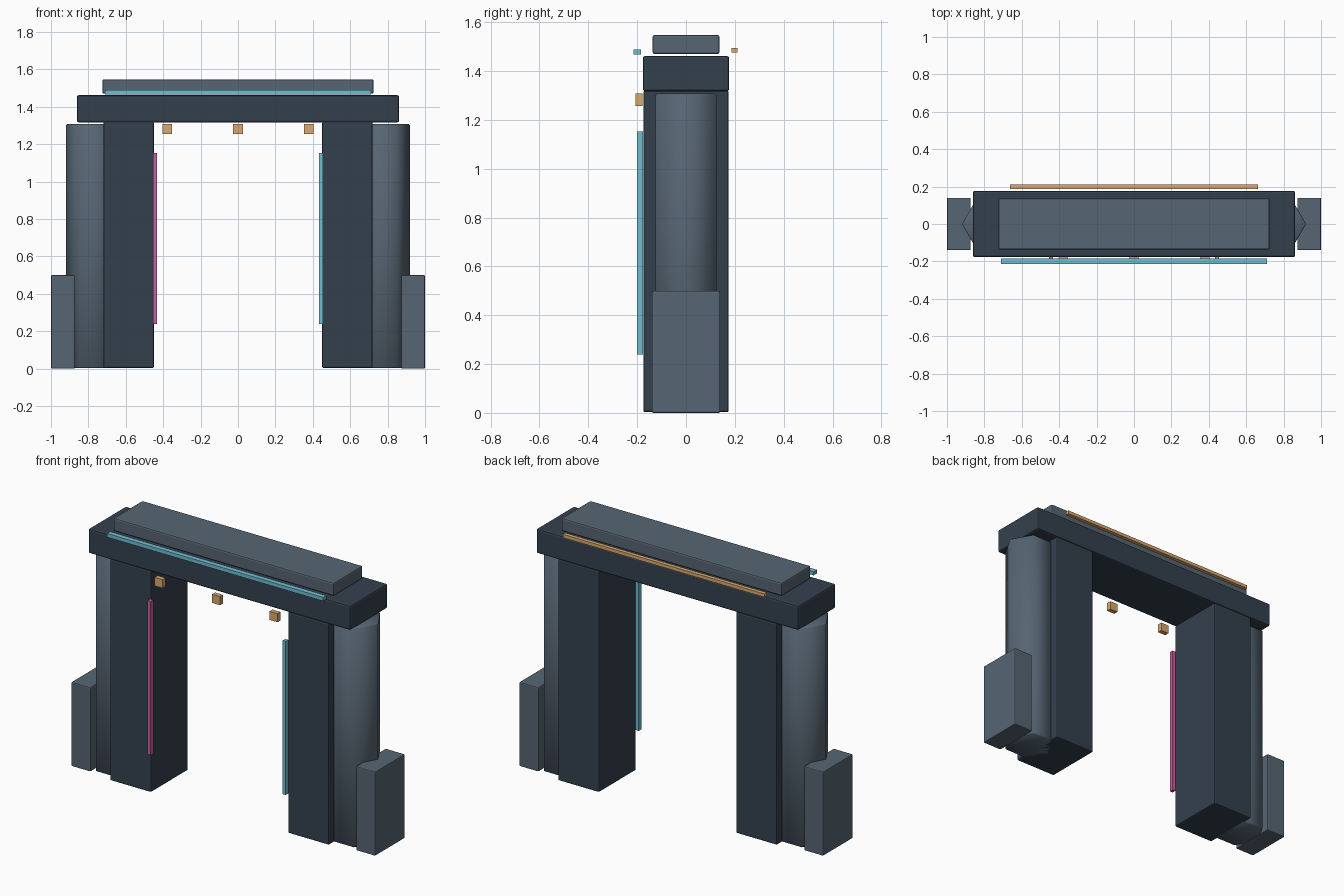
import bpy, bmesh, math

if "Cube" in bpy.data.objects:
    bpy.data.objects.remove(bpy.data.objects["Cube"])


def material(name, rgb):
    m = bpy.data.materials.new(name)
    m.diffuse_color = (*rgb, 1)
    m.use_nodes = True
    m.node_tree.nodes["Principled BSDF"].inputs["Base Color"].default_value = m.diffuse_color
    return m


DARK = material("dark_stone", (0.034, 0.051, 0.076))
SLATE = material("slate", (0.093, 0.13, 0.17))
CYAN = material("cyan_light", (0.16, 0.51, 0.64))
PINK = material("pink_light", (0.6, 0.11, 0.35))
AMBER = material("amber_light", (0.7, 0.4, 0.16))


def finish(name, bm, mat):
    me = bpy.data.meshes.new(name)
    bm.to_mesh(me)
    bm.free()
    me.materials.append(mat)
    ob = bpy.data.objects.new(name, me)
    bpy.context.collection.objects.link(ob)
    return ob


def box(name, x, y, z, mat, bevel=0.0):
    """Box from (min, max) ranges, optionally with softened edges."""
    bm = bmesh.new()
    bmesh.ops.create_cube(bm, size=1)
    for v in bm.verts:
        for i, (lo, hi) in enumerate((x, y, z)):
            v.co[i] = (lo + hi) / 2 + v.co[i] * (hi - lo)
    ob = finish(name, bm, mat)
    if bevel:
        mod = ob.modifiers.new("soft_edges", "BEVEL")
        mod.width = bevel
        mod.segments = 2
    return ob


def hex_column(name, cx, r, z0, z1, mat):
    """Smooth-shaded six-sided column with a point facing along x."""
    bm = bmesh.new()
    ring = [bm.verts.new((cx + r * math.cos(a), r * math.sin(a), z0))
            for a in (i * math.pi / 3 for i in range(6))]
    base = bm.faces.new(ring)
    top = bmesh.ops.extrude_face_region(bm, geom=[base], use_keep_orig=True)["geom"]
    for v in top:
        if isinstance(v, bmesh.types.BMVert):
            v.co.z = z1
    bmesh.ops.recalc_face_normals(bm, faces=bm.faces)
    rims = [e for e in bm.edges if abs(e.verts[0].co.z - e.verts[1].co.z) < 1e-5]
    bmesh.ops.bevel(bm, geom=rims, offset=0.006, segments=1, affect='EDGES')
    for f in bm.faces:
        f.smooth = True
    return finish(name, bm, mat)


# Both sides of the gate: pillar, side column, outer buttress
for side, s in (("left", -1), ("right", 1)):
    def span(a, b):
        return tuple(sorted((s * a, s * b)))
    box(side + "_pillar", span(0.45, 0.72), (-0.175, 0.175), (0.003, 1.32), DARK, 0.008)
    hex_column(side + "_column", s * 0.776, 0.144, 0.003, 1.307, SLATE)
    box(side + "_buttress", span(0.873, 1.0), (-0.14, 0.14), (0, 0.5), SLATE, 0.006)
    # Vertical light strip on the inner front corner
    box(side + "_light_strip", span(0.434, 0.454), (-0.2, -0.176), (0.24, 1.153),
        PINK if s < 0 else CYAN)

# Lintel and floating cap
box("lintel", (-0.862, 0.862), (-0.177, 0.177), (1.317, 1.462), DARK, 0.01)
box("cap_slab", (-0.725, 0.725), (-0.137, 0.137), (1.47, 1.547), SLATE, 0.008)

# Long light bars, front and back
box("front_light_bar", (-0.71, 0.71), (-0.215, -0.185), (1.467, 1.489), CYAN)
box("back_light_bar", (-0.663, 0.663), (0.187, 0.21), (1.475, 1.495), AMBER)

# Small lamps below the lintel
for i, x in enumerate((-0.378, 0, 0.378)):
    box(f"lamp_{i + 1}", (x - 0.026, x + 0.026), (-0.206, -0.178), (1.256, 1.307), AMBER)
